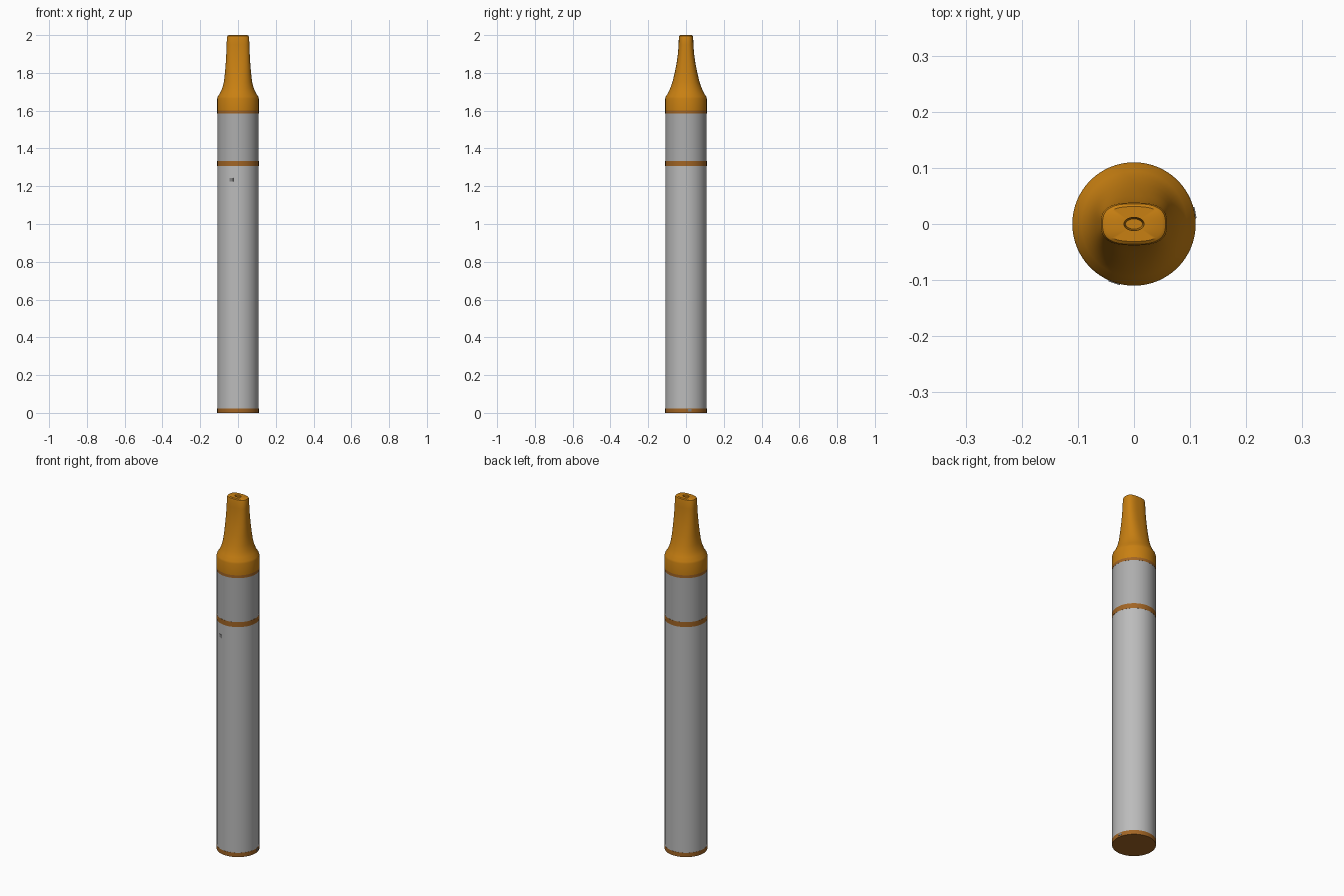
import bpy, bmesh, math

if "Cube" in bpy.data.objects:
    bpy.data.objects.remove(bpy.data.objects["Cube"])

R = 0.11
N = 64


def material(name, rgb):
    m = bpy.data.materials.new(name)
    m.diffuse_color = (*rgb, 1)
    m.use_nodes = True
    m.node_tree.nodes["Principled BSDF"].inputs["Base Color"].default_value = m.diffuse_color
    return m


GREY = material("light_grey", (0.50, 0.50, 0.50))
TANK = material("tank_grey", (0.42, 0.42, 0.42))
AMBER = material("amber", (0.58, 0.215, 0.006))
BROWN = material("copper_brown", (0.36, 0.13, 0.018))
DARK = material("dark_grey", (0.22, 0.22, 0.22))


def section(rx, ry, z, n):
    """Superellipse ring: n = 2 is an ellipse, larger is boxier."""
    pts = []
    for i in range(N):
        a = 2 * math.pi * i / N
        c, s = math.cos(a), math.sin(a)
        k = (abs(c) ** n + abs(s) ** n) ** (-1 / n)
        pts.append((rx * c * k, ry * s * k, z))
    return pts


def loft(name, rows, mat, angle=35):
    """Skin (rx, ry, z, n) rows and cap both ends."""
    bm = bmesh.new()
    rings = [[bm.verts.new(p) for p in section(*r)] for r in rows]
    for a, b in zip(rings, rings[1:]):
        for i in range(N):
            j = (i + 1) % N
            bm.faces.new((a[i], a[j], b[j], b[i]))
    bm.faces.new(rings[0][::-1])
    bm.faces.new(rings[-1])
    bmesh.ops.recalc_face_normals(bm, faces=bm.faces)
    me = bpy.data.meshes.new(name)
    bm.to_mesh(me)
    bm.free()
    me.materials.append(mat)
    ob = bpy.data.objects.new(name, me)
    bpy.context.collection.objects.link(ob)
    bpy.ops.object.select_all(action='DESELECT')
    bpy.context.view_layer.objects.active = ob
    ob.select_set(True)
    bpy.ops.object.shade_smooth_by_angle(angle=math.radians(angle))
    return ob


def tube(name, z0, z1, mat, r=R):
    return loft(name, [(r, r, z0, 2), (r, r, z1, 2)], mat)


def plate(name, angle, z, w, h, mat):
    """Thin plate on the body surface, facing outward at the given angle."""
    d = R - 0.001
    bpy.ops.mesh.primitive_cube_add(size=1, location=(d * math.cos(angle), d * math.sin(angle), z),
                                    rotation=(0, 0, angle))
    ob = bpy.context.object
    ob.name = name
    ob.scale = (0.005, w, h)
    ob.data.materials.append(mat)


# Stacked cylinder parts
tube("bottom_cap", 0, 0.024, BROWN)
tube("battery_body", 0.024, 1.306, GREY, R - 0.0005)
tube("middle_ring", 1.306, 1.334, BROWN)
tube("tank", 1.334, 1.584, TANK, R - 0.0005)
tube("upper_ring", 1.584, 1.600, BROWN)

# Mouthpiece: round base flowing into a flattened tip with a recessed hole
loft("mouthpiece", [
    (R, R, 1.600, 2), (R, R, 1.665, 2), (0.107, 0.107, 1.675, 2),
    (0.094, 0.094, 1.695, 2.05), (0.083, 0.083, 1.72, 2.15),
    (0.075, 0.072, 1.75, 2.3), (0.069, 0.060, 1.80, 2.5),
    (0.065, 0.050, 1.85, 2.7), (0.062, 0.043, 1.90, 2.8),
    (0.060, 0.039, 1.95, 2.8), (0.059, 0.038, 1.988, 2.8),
    (0.056, 0.036, 1.996, 2.8), (0.050, 0.031, 2.0, 2.8),
    (0.018, 0.012, 2.0, 2), (0.015, 0.009, 1.97, 2)], AMBER)

# Indicator on the front and small port at the base
plate("indicator", math.atan2(-0.104, -0.035), 1.235, 0.021, 0.018, DARK)
plate("charge_port", math.atan2(0.02, 0.108), 0.014, 0.02, 0.012, DARK)
